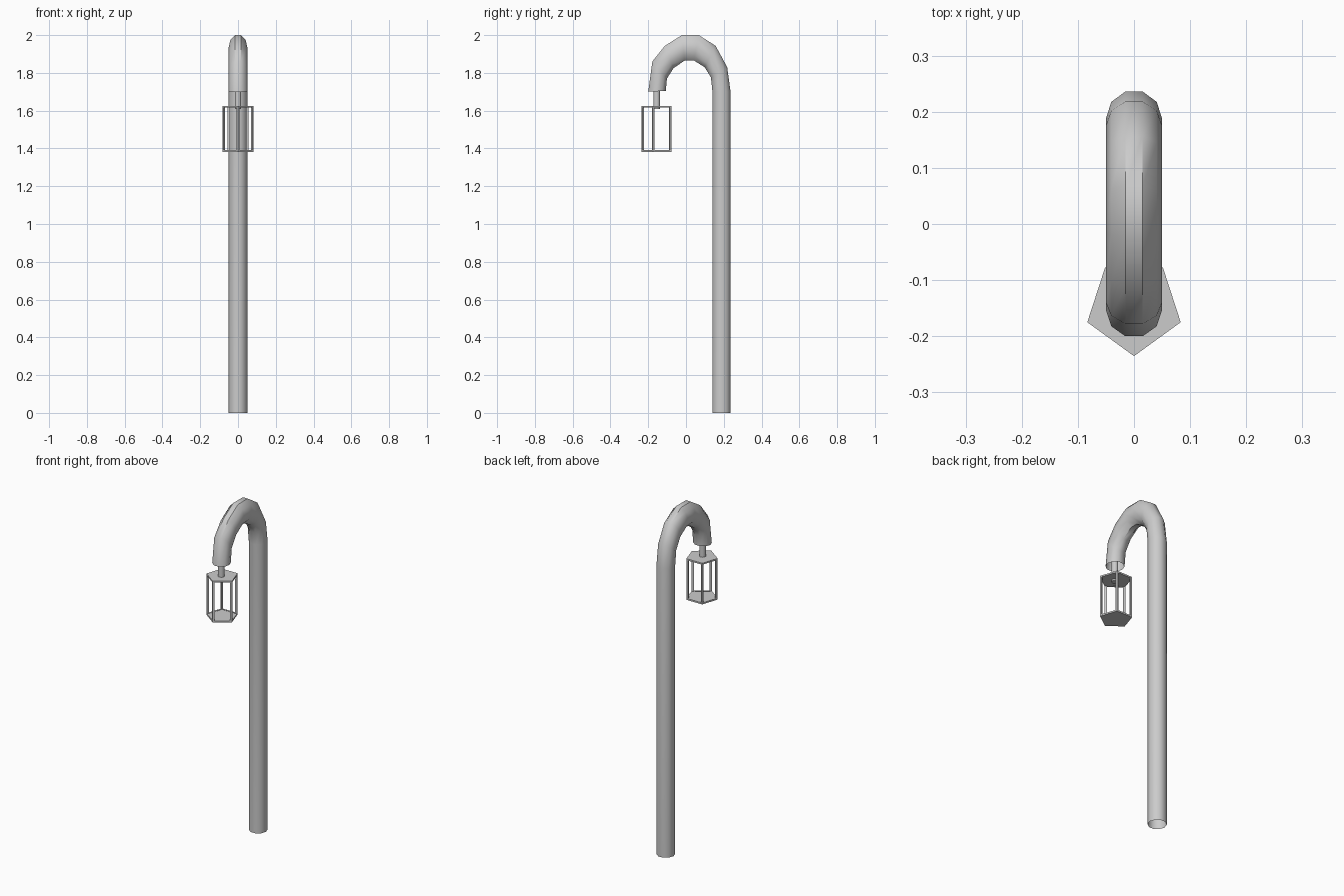
import bpy, bmesh
from math import sin, cos, pi, radians

if "Cube" in bpy.data.objects:
    bpy.data.objects.remove(bpy.data.objects["Cube"])


def make_object(name, bm):
    bmesh.ops.recalc_face_normals(bm, faces=bm.faces)
    mesh = bpy.data.meshes.new(name)
    bm.to_mesh(mesh)
    bm.free()
    obj = bpy.data.objects.new(name, mesh)
    bpy.context.collection.objects.link(obj)
    return obj


def loft(bm, rings):
    """Join successive rings of points with quads; returns the vertex rings."""
    loops = [[bm.verts.new(p) for p in ring] for ring in rings]
    for a, b in zip(loops, loops[1:]):
        n = len(a)
        for i in range(n):
            bm.faces.new((a[i], a[(i + 1) % n], b[(i + 1) % n], b[i]))
    return loops


def smooth(obj):
    bpy.ops.object.select_all(action='DESELECT')
    obj.select_set(True)
    bpy.context.view_layer.objects.active = obj
    bpy.ops.object.shade_smooth_by_angle(angle=radians(40))


# Hooked pole: each section is (outer y, outer z, inner y, inner z)
sections = [
    (0.236, 0.00, 0.140, 0.00), (0.236, 1.70, 0.140, 1.70),
    (0.218, 1.83, 0.132, 1.776), (0.157, 1.943, 0.099, 1.83),
    (0.068, 2.00, 0.041, 1.866), (-0.022, 2.00, -0.006, 1.866),
    (-0.112, 1.943, -0.066, 1.825), (-0.178, 1.861, -0.101, 1.77),
    (-0.200, 1.70, -0.107, 1.705),
]
SIDES = 10


def pole_ring(oy, oz, iy, iz):
    ring = []
    for k in range(SIDES):
        a = 2 * pi * k / SIDES
        u = sin(a) / sin(radians(72)) / 2
        ring.append((0.05 * cos(a), (oy + iy) / 2 + (oy - iy) * u,
                     (oz + iz) / 2 + (oz - iz) * u))
    return ring


bm = bmesh.new()
loft(bm, [pole_ring(*s) for s in sections])
smooth(make_object("hooked_pole", bm))


def circle(n, r, y, z, start=-pi / 2):
    return [(r * cos(start + 2 * pi * k / n), y + r * sin(start + 2 * pi * k / n), z)
            for k in range(n)]


# Short stem that hangs the lantern from the hook
bm = bmesh.new()
loops = loft(bm, [circle(10, 0.018, -0.155, z) for z in (1.61, 1.74)])
for loop in loops:
    bm.faces.new(loop)
smooth(make_object("lantern_stem", bm))

# Five-sided lantern cage with open windows and solid top and floor
bm = bmesh.new()
loops = loft(bm, [circle(5, 0.0875, -0.148, z) for z in (1.382, 1.625)])
walls = list(bm.faces)
for loop in loops:
    bm.faces.new(loop)
bmesh.ops.recalc_face_normals(bm, faces=bm.faces)
bmesh.ops.inset_individual(bm, faces=walls, thickness=0.013)
bmesh.ops.delete(bm, geom=walls, context='FACES')
cage = make_object("lantern_cage", bm)
shell = cage.modifiers.new("thickness", 'SOLIDIFY')
shell.thickness = 0.01
shell.offset = -1
